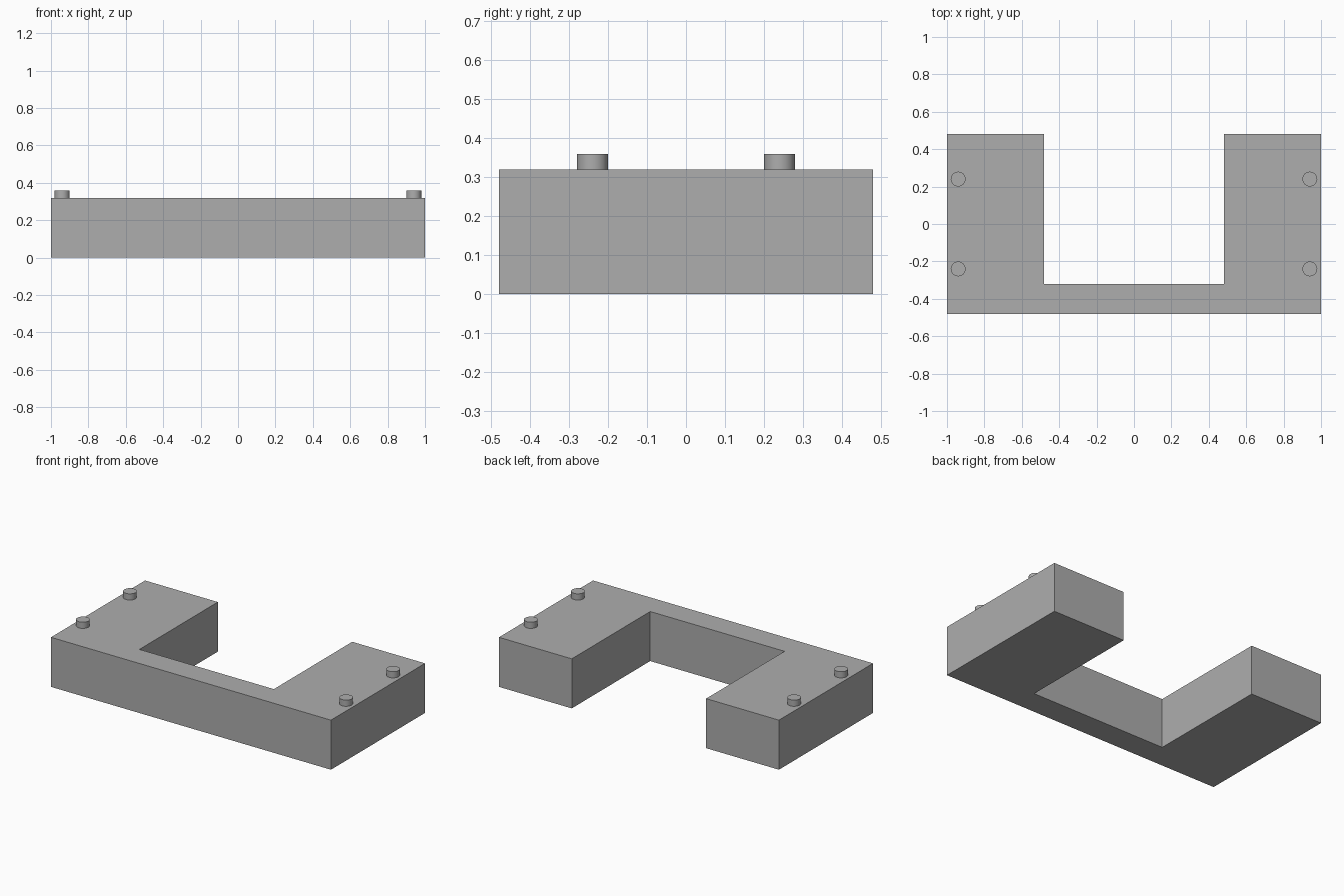
import bpy, bmesh

if "Cube" in bpy.data.objects:
    bpy.data.objects.remove(bpy.data.objects["Cube"])

grey = bpy.data.materials.new("plain grey")
grey.diffuse_color = (0.42, 0.42, 0.42, 1)
grey.use_nodes = True
grey.node_tree.nodes["Principled BSDF"].inputs["Base Color"].default_value = grey.diffuse_color

HEIGHT = 0.32

# U-shaped body: extruded plan outline
outline = [(-1, -0.48), (1, -0.48), (1, 0.48), (0.48, 0.48),
           (0.48, -0.32), (-0.48, -0.32), (-0.48, 0.48), (-1, 0.48)]
bm = bmesh.new()
base = bm.faces.new([bm.verts.new((x, y, 0)) for x, y in outline])
top = bmesh.ops.extrude_face_region(bm, geom=[base])
bmesh.ops.translate(bm, vec=(0, 0, HEIGHT),
                    verts=[v for v in top["geom"] if isinstance(v, bmesh.types.BMVert)])
bmesh.ops.recalc_face_normals(bm, faces=bm.faces[:])
mesh = bpy.data.meshes.new("u_shaped_body")
bm.to_mesh(mesh)
bm.free()
mesh.materials.append(grey)
bpy.context.collection.objects.link(bpy.data.objects.new("u_shaped_body", mesh))

# Four round pegs along the outer edges of the arms
for x, side in ((-0.94, "left"), (0.94, "right")):
    for y, end in ((-0.24, "front"), (0.24, "back")):
        bpy.ops.mesh.primitive_cylinder_add(vertices=16, radius=0.04, depth=0.04,
                                            location=(x, y, HEIGHT + 0.02))
        peg = bpy.context.object
        peg.name = f"{side}_{end}_peg"
        peg.data.materials.append(grey)
        bpy.ops.object.shade_smooth_by_angle()
